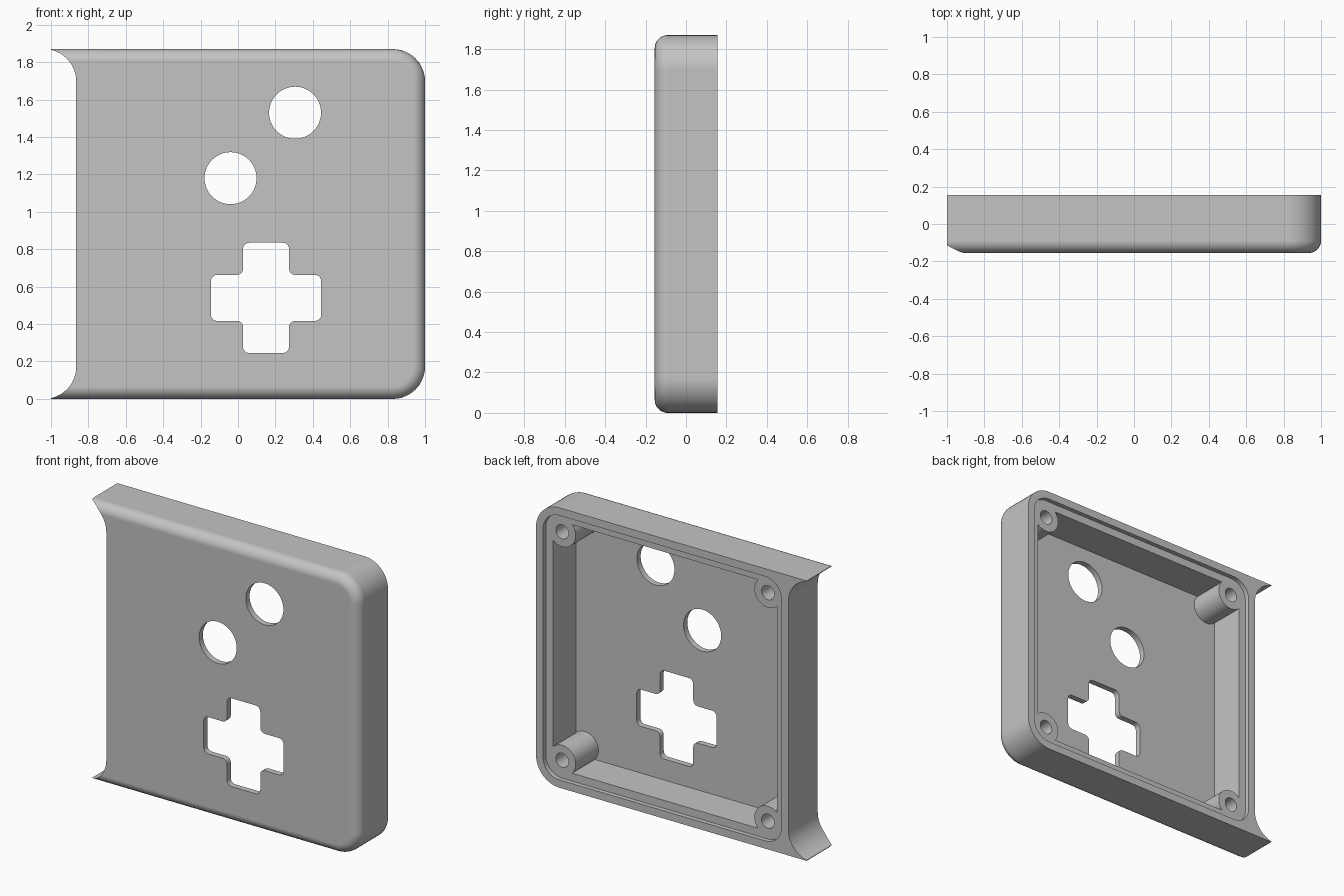
import bpy, bmesh, math
from mathutils import Vector

if "Cube" in bpy.data.objects:
    bpy.data.objects.remove(bpy.data.objects["Cube"], do_unlink=True)

HEIGHT, BACK, FRONT = 1.87, 0.155, -0.155
TIP, LEFT, RIGHT = -1.0, -0.865, 1.0   # cusp tip, scooped edge, rounded edge
CORNER, FILLET = 0.172, 0.065

grey = bpy.data.materials.new("plastic grey")
grey.use_nodes = True
COLOUR = (0.55, 0.55, 0.55, 1)
grey.diffuse_color = COLOUR
grey.node_tree.nodes["Principled BSDF"].inputs["Base Color"].default_value = COLOUR


def rounded(points, radii, steps=12):
    """Round the right-angled corners of an (x, z) outline."""
    points = [Vector(p) for p in points]
    out = []
    for i, p in enumerate(points):
        r = radii[i]
        if r == 0:
            out.append(p)
            continue
        d1 = (points[i - 1] - p).normalized()
        d2 = (points[(i + 1) % len(points)] - p).normalized()
        centre = p + (d1 + d2) * r
        for k in range(steps + 1):
            t = math.pi / 2 * k / steps
            out.append(centre - d2 * r * math.cos(t) - d1 * r * math.sin(t))
    return out


def rect(x0, x1, z0, z1, r_left, r_right):
    corners = [(x0, z0), (x1, z0), (x1, z1), (x0, z1)]
    return rounded(corners, [r_left, r_right, r_right, r_left])


def circle(x, z, r, n=64):
    return [Vector((x + r * math.cos(2 * math.pi * k / n),
                    z + r * math.sin(2 * math.pi * k / n))) for k in range(n)]


def loft(name, rings):
    """Closed solid through (y, outline) rings."""
    bm = bmesh.new()
    loops = [[bm.verts.new((p.x, y, p.y)) for p in ring] for y, ring in rings]
    for a, b in zip(loops, loops[1:]):
        for i in range(len(a)):
            j = (i + 1) % len(a)
            bm.faces.new((a[i], a[j], b[j], b[i]))
    bm.faces.new(loops[0])
    bm.faces.new(loops[-1])
    bmesh.ops.recalc_face_normals(bm, faces=bm.faces)
    mesh = bpy.data.meshes.new(name)
    bm.to_mesh(mesh)
    bm.free()
    obj = bpy.data.objects.new(name, mesh)
    bpy.context.collection.objects.link(obj)
    mesh.materials.append(grey)
    return obj


def prism(name, outline, y0, y1):
    return loft(name, [(y0, outline), (y1, outline)])


def combine(target, tool, operation):
    mod = target.modifiers.new(operation, 'BOOLEAN')
    mod.operation, mod.solver, mod.object = operation, 'EXACT', tool
    bpy.context.view_layer.objects.active = target
    bpy.ops.object.modifier_apply(modifier=mod.name)
    bpy.data.objects.remove(tool, do_unlink=True)


# outer shell with filleted front edge on top, bottom and right
rings = [(BACK, rect(TIP, RIGHT, 0, HEIGHT, 0, CORNER))]
for k in range(13):
    t = math.pi / 2 * k / 12
    s = FILLET * (1 - math.cos(t))
    y = FRONT + FILLET * (1 - math.sin(t))
    rings.append((y, rect(TIP, RIGHT - s, s, HEIGHT - s, 0, CORNER - s)))
shell = loft("front_shell", rings)

# scooped left side, a concave arc at each end
scoop = rect(TIP - 0.5, LEFT, 0, HEIGHT, 0, CORNER)
combine(shell, prism("scoop_cutter", scoop, -0.4, 0.4), 'DIFFERENCE')

# stepped lip and inner cavity
LIP_FLOOR, PLATE = BACK - 0.03, -0.115
for name, inset, radius, floor in (("lip_cutter", 0.052, 0.12, LIP_FLOOR),
                                   ("cavity_cutter", 0.105, 0.067, PLATE)):
    outline = rect(LEFT + inset, RIGHT - inset, inset, HEIGHT - inset, radius, radius)
    combine(shell, prism(name, outline, floor, 0.4), 'DIFFERENCE')

# screw bosses with blind holes
for x in (LEFT + CORNER, RIGHT - CORNER):
    for z in (CORNER, HEIGHT - CORNER):
        combine(shell, prism("boss", circle(x, z, 0.1), PLATE - 0.01, LIP_FLOOR), 'UNION')
        combine(shell, prism("screw_hole", circle(x, z, 0.047), -0.09, 0.4), 'DIFFERENCE')

# round button openings
for x, z in ((0.305, 1.53), (-0.04, 1.18)):
    combine(shell, prism("button_hole", circle(x, z, 0.139), -0.4, 0.0), 'DIFFERENCE')

# cross-shaped opening, one arm turned four times
cx, cz, arm, half = 0.15, 0.54, 0.295, 0.123
cross = []
for k in range(4):
    for px, pz in ((half, -half), (arm, -half), (arm, half)):
        for _ in range(k):
            px, pz = -pz, px
        cross.append((cx + px, cz + pz))
combine(shell, prism("cross_hole", rounded(cross, [0.033] * 12, 6), -0.4, 0.0), 'DIFFERENCE')

# smooth curves, crisp edges, flat faces kept flat
bpy.ops.object.select_all(action='DESELECT')
shell.select_set(True)
bpy.context.view_layer.objects.active = shell
bpy.ops.object.shade_smooth_by_angle(angle=math.radians(30))
weighted = shell.modifiers.new("flat_normals", 'WEIGHTED_NORMAL')
weighted.keep_sharp = True
